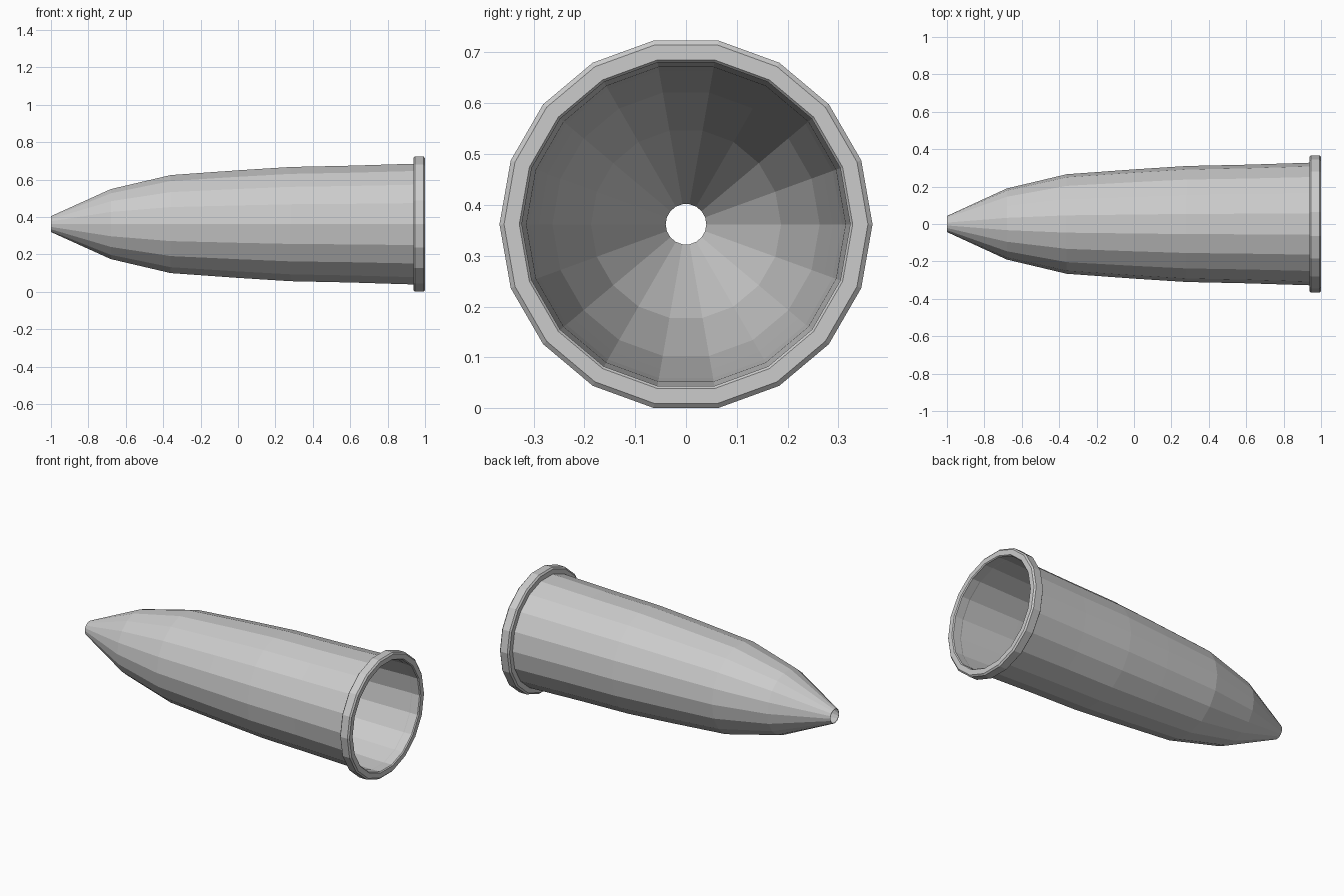
import bpy, bmesh, math

if "Cube" in bpy.data.objects:
    bpy.data.objects.remove(bpy.data.objects["Cube"])

SIDES = 18
AXIS_Z = 0.362


def lathe(name, profile):
    """Revolve a closed (x, radius) profile around the lengthwise axis."""
    bm = bmesh.new()
    rings = []
    for i in range(SIDES):
        a = 2 * math.pi * i / SIDES
        rings.append([bm.verts.new((x, r * math.cos(a), AXIS_Z + r * math.sin(a)))
                      for x, r in profile])
    n = len(profile)
    for i in range(SIDES):
        a, b = rings[i], rings[(i + 1) % SIDES]
        for j in range(n):
            k = (j + 1) % n
            bm.faces.new((a[j], a[k], b[k], b[j]))
    bmesh.ops.recalc_face_normals(bm, faces=bm.faces)
    mesh = bpy.data.meshes.new(name)
    bm.to_mesh(mesh)
    bm.free()
    obj = bpy.data.objects.new(name, mesh)
    bpy.context.collection.objects.link(obj)
    return obj


# Thin hollow tapered body, open at both ends
outer = [(-1.0, 0.043), (-0.68, 0.190), (-0.36, 0.266), (0.0, 0.292),
         (0.28, 0.310), (0.60, 0.317), (0.95, 0.328)]
inner = [(x, r - 0.003) for x, r in reversed(outer)]
lathe("tapered_body", outer + inner)

# Bevelled collar around the wide opening
lathe("end_collar", [(0.937, 0.325), (0.937, 0.357), (0.945, 0.367),
                     (0.992, 0.367), (1.0, 0.358), (1.0, 0.328),
                     (0.994, 0.323), (0.945, 0.323)])
